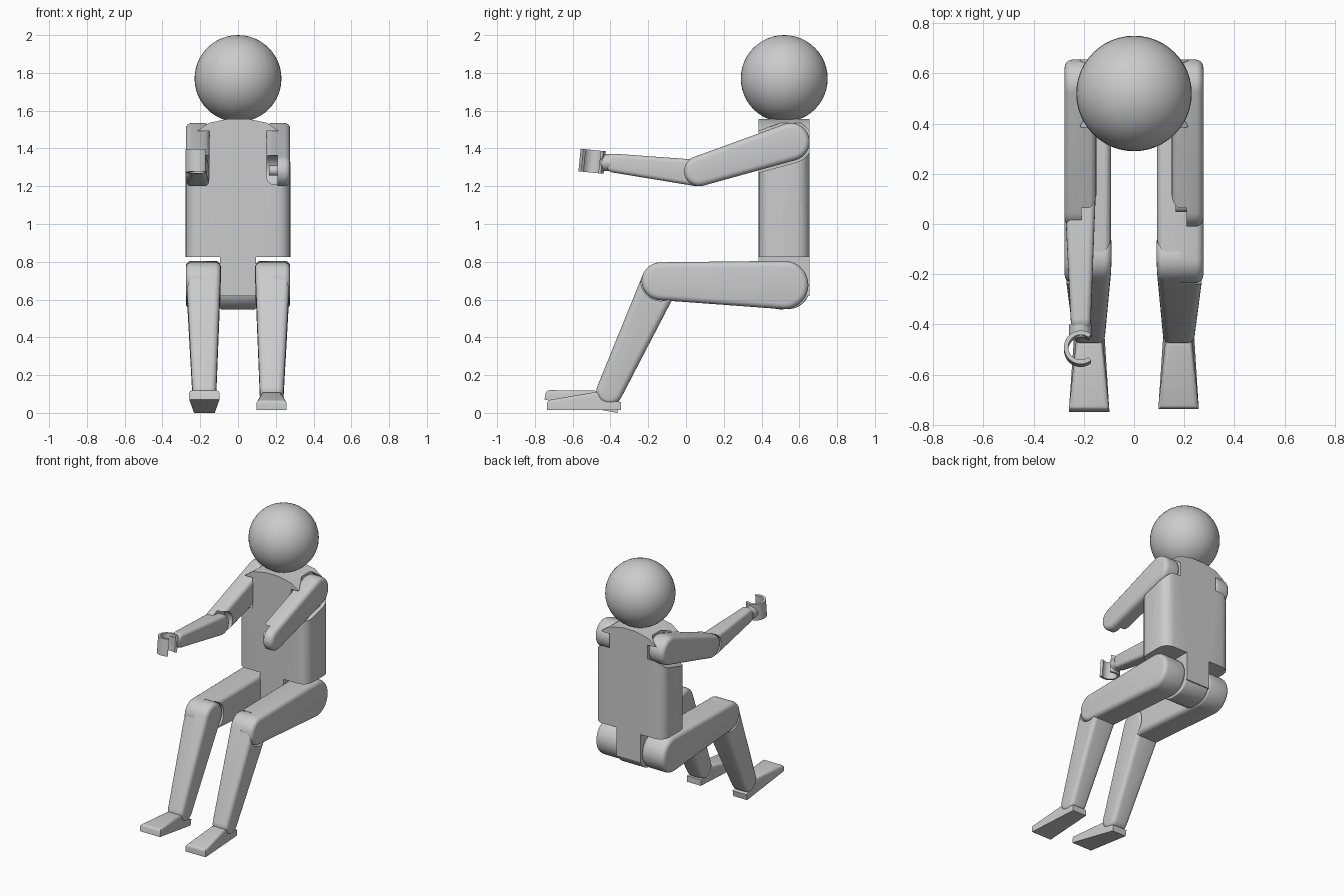
import bpy, bmesh, math
from mathutils import Matrix, Vector

if "Cube" in bpy.data.objects:
    bpy.data.objects.remove(bpy.data.objects["Cube"])


def finish(bm, name):
    bmesh.ops.recalc_face_normals(bm, faces=bm.faces)
    me = bpy.data.meshes.new(name)
    bm.to_mesh(me)
    bm.free()
    ob = bpy.data.objects.new(name, me)
    bpy.context.collection.objects.link(ob)
    return ob


def soften(bm, width, test=None):
    bmesh.ops.recalc_face_normals(bm, faces=bm.faces)
    edges = [e for e in bm.edges if (test(e) if test else e.calc_face_angle(0) > 0.6)]
    bmesh.ops.bevel(bm, geom=edges, offset=width, segments=4, profile=0.5,
                    affect='EDGES', clamp_overlap=True)


def prism(bm, side_a, side_b):
    a = [bm.verts.new(p) for p in side_a]
    b = [bm.verts.new(p) for p in side_b]
    bm.faces.new(a)
    bm.faces.new(b[::-1])
    for i in range(len(a)):
        j = (i + 1) % len(a)
        bm.faces.new((a[i], b[i], b[j], a[j]))


def limb(name, p, rp, q, rq, xp, xq, s=1, bevel=0.03, n=18):
    """Two circles in the y-z plane joined by tangents, with x-range xp tapering to xq."""
    p, q = Vector(p), Vector(q)
    d = q - p
    L = d.length
    ang = math.atan2(d.y, d.x)
    half = math.acos((rp - rq) / L)
    pts = []
    for c, r, a0, a1 in ((q, rq, ang - half, ang + half),
                         (p, rp, ang + half, ang + 2 * math.pi - half)):
        for i in range(n + 1):
            a = a0 + (a1 - a0) * i / n
            pts.append(c + Vector((math.cos(a), math.sin(a))) * r)
    sides = [[], []]
    for v in pts:
        t = (v - p).dot(d) / L ** 2
        for k in (0, 1):
            sides[k].append((s * (xp[k] + (xq[k] - xp[k]) * t), v.x, v.y))
    bm = bmesh.new()
    prism(bm, *sides)
    if bevel:
        soften(bm, bevel)
    return finish(bm, name)


def cut(ob, cutter):
    m = ob.modifiers.new("cut", 'BOOLEAN')
    m.operation = 'DIFFERENCE'
    m.solver = 'EXACT'
    m.object = cutter
    bpy.context.view_layer.objects.active = ob
    bpy.ops.object.modifier_apply(modifier=m.name)
    bpy.data.objects.remove(cutter)


def disc(name, center, r, depth, axis):
    bm = bmesh.new()
    bmesh.ops.create_cone(bm, cap_ends=True, segments=32, radius1=r, radius2=r, depth=depth,
                          matrix=Matrix.Translation(center) @ Matrix.Rotation(math.pi / 2, 4, axis))
    return finish(bm, name)


# Head
bm = bmesh.new()
bmesh.ops.create_uvsphere(bm, u_segments=48, v_segments=24, radius=0.23,
                          matrix=Matrix.Translation((0, 0.52, 1.77)))
finish(bm, "head")

# Torso: front outline extruded in depth, big rounding on the flanks
SH, EL, HIP, KNEE, ANK = (0.555, 1.435), (0.07, 1.28), (0.52, 0.677), (-0.135, 0.697), (-0.405, 0.113)
right = [(0.095, 0.62), (0.095, 0.825), (0.277, 0.825), (0.277, 1.45), (0.155, 1.535), (0.05, 1.557)]
outline = right + [(-x, z) for x, z in reversed(right)]
bm = bmesh.new()
prism(bm, [(x, 0.385, z) for x, z in outline], [(x, 0.655, z) for x, z in outline])
soften(bm, 0.07, lambda e: all(abs(v.co.x) > 0.27 for v in e.verts)
       and abs(e.verts[0].co.z - e.verts[1].co.z) > 0.1)
torso = finish(bm, "torso")
for s in (1, -1):
    cut(torso, limb("shoulder_cutter", SH, 0.112, EL, 0.09, (0.152, 0.4), (0.152, 0.4), s, 0))
limb("pelvis", (0.5, 0.66), 0.112, (0.543, 0.662), 0.112, (-0.095, 0.095), (-0.095, 0.095), 1, 0.008)

# Limbs, both sides; each joint is half outer lug, half inner lug
for s, side in ((1, "left"), (-1, "right")):
    arm = limb(side + "_upper_arm", SH, 0.1, EL, 0.08, (0.15, 0.276), (0.15, 0.276), s)
    cut(arm, limb("elbow_cutter", EL, 0.083, (-0.2, 1.2), 0.083, (0.1, 0.21), (0.1, 0.21), s, 0))

    thigh = limb(side + "_thigh", HIP, 0.128, KNEE, 0.1, (0.092, 0.276), (0.092, 0.276), s)
    cut(thigh, limb("knee_cutter", KNEE, 0.104, (-0.4, 0.6), 0.104, (0.0, 0.183), (0.0, 0.183), s, 0))
    shin = limb(side + "_shin", KNEE, 0.1, ANK, 0.07, (0.092, 0.274), (0.115, 0.242), s)
    cut(shin, limb("shin_cutter", KNEE, 0.104, (-0.1, 0.8), 0.104, (0.185, 0.4), (0.185, 0.4), s, 0))

    # Foot: side profile with half widths (y, z, half width)
    prof = [(-0.737, 0.015, 0.08), (-0.345, 0.015, 0.055), (-0.345, 0.058, 0.055),
            (-0.44, 0.07, 0.052), (-0.47, 0.112, 0.053), (-0.737, 0.066, 0.08)]
    bm = bmesh.new()
    cx = s * 0.178
    prism(bm, [(cx - w, y, z) for y, z, w in prof], [(cx + w, y, z) for y, z, w in prof])
    soften(bm, 0.018, lambda e: all(v.co.z > 0.064 and v.co.y < -0.46 for v in e.verts))
    if s < 0:
        piv = Vector((0, ANK[0], ANK[1]))
        bmesh.ops.rotate(bm, verts=bm.verts, cent=piv, matrix=Matrix.Rotation(-0.18, 3, 'X'))
        low = min(v.co.z for v in bm.verts)
        bmesh.ops.translate(bm, verts=bm.verts, vec=(0, 0, -low))
    finish(bm, side + "_foot")

# Elbow peg on the arm without a forearm
disc("elbow_peg", (0.19, 0.075, 1.283), 0.027, 0.05, 'Y')

# Single forearm and wrist
fore = limb("forearm", (0.06, 1.27), 0.07, (-0.38, 1.322), 0.05, (0.155, 0.274), (0.172, 0.252), -1, 0.022)
cut(fore, limb("forearm_cutter", EL, 0.083, (0.2, 1.32), 0.083, (0.21, 0.4), (0.21, 0.4), -1, 0))
disc("wrist", (-0.214, -0.425, 1.325), 0.045, 0.05, 'X')

# C-shaped gripping hand, open towards the inside
bm = bmesh.new()
arc = [math.radians(52 + 256 * i / 32) for i in range(33)]
loop = [(0.067 * math.cos(a), 0.067 * math.sin(a)) for a in arc]
loop += [(0.05 * math.cos(a), 0.05 * math.sin(a)) for a in reversed(arc)]
prism(bm, [(x, y, -0.06) for x, y in loop], [(x, y, 0.06) for x, y in loop])
bmesh.ops.transform(bm, verts=bm.verts,
                    matrix=Matrix.Translation((-0.212, -0.497, 1.332)) @ Matrix.Rotation(-0.1, 4, 'X'))
finish(bm, "hand")

for ob in bpy.context.scene.objects:
    ob.select_set(True)
    bpy.context.view_layer.objects.active = ob
bpy.ops.object.shade_smooth_by_angle()
